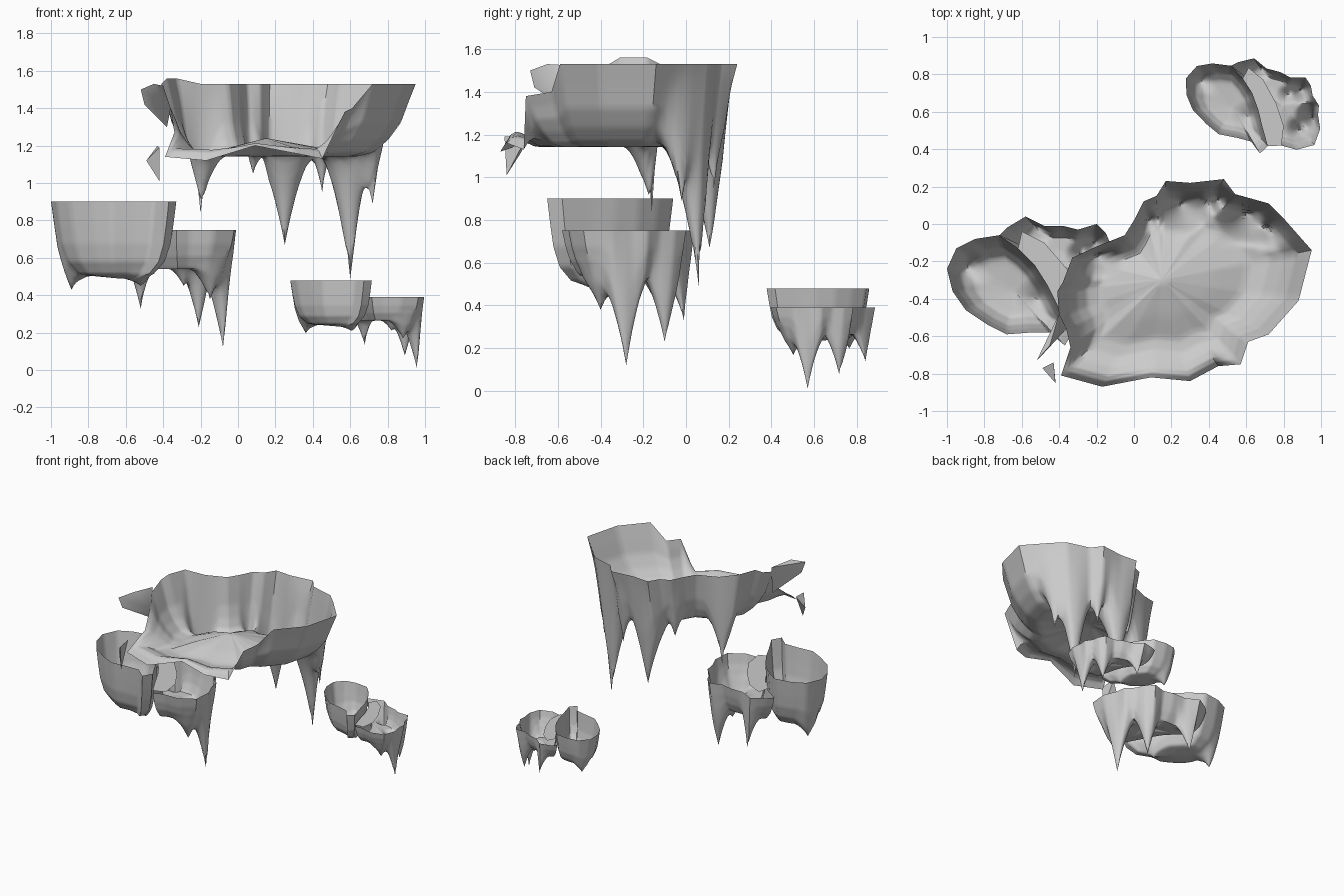
import bpy
import bmesh
import math
from mathutils import Vector, Matrix

if "Cube" in bpy.data.objects:
    bpy.data.objects.remove(bpy.data.objects["Cube"], do_unlink=True)

# One plain grey stone material
stone = bpy.data.materials.new("grey_stone")
stone.use_nodes = True
stone.diffuse_color = (0.6, 0.6, 0.6, 1)
stone.node_tree.nodes["Principled BSDF"].inputs["Base Color"].default_value = stone.diffuse_color


def finish(name, bm):
    """Turn a bmesh into a shaded object."""
    mesh = bpy.data.meshes.new(name)
    bm.normal_update()
    bm.to_mesh(mesh)
    bm.free()
    mesh.materials.append(stone)
    obj = bpy.data.objects.new(name, mesh)
    bpy.context.collection.objects.link(obj)
    bpy.ops.object.select_all(action="DESELECT")
    obj.select_set(True)
    bpy.context.view_layer.objects.active = obj
    bpy.ops.object.shade_smooth_by_angle(angle=math.radians(50))
    return obj


def sample(profile, t):
    """Inset, drop and sag along a wall profile, t running from rim to centre."""
    f = t * (len(profile) - 1)
    i = min(int(f), len(profile) - 2)
    return Vector(profile[i]).lerp(Vector(profile[i + 1]), f - i)


def rock_shell(name, rim, centre, profile, spikes, cuts=5, rings=28):
    """Open rock bowl whose floor is pulled down into hollow stalactites."""
    centre = Vector(centre)
    loop = []
    for a, b in zip(rim, rim[1:] + rim[:1]):
        loop += [Vector(a).lerp(Vector(b), k / cuts) for k in range(cuts)]
    bm = bmesh.new()
    rows = []
    for r in range(rings):
        inset, drop, sag = sample(profile, r / rings)
        row = []
        for p in loop:
            q = p.lerp(centre, inset)
            q.z = p.z + (centre.z - p.z) * drop - sag
            for x, y, tip, radius in spikes:
                near = max(0, 1 - math.hypot(q.x - x, q.y - y) / radius)
                pull = near ** 1.6 * min(1, drop * 1.2)
                q.z = min(q.z, q.z + (tip - q.z) * pull)
            row.append(bm.verts.new(q))
        rows.append(row)
    # Snap the closest point of each stalactite to its tip
    inner = [v for row in rows[4:] for v in row]
    for x, y, tip, radius in spikes:
        v = min(inner, key=lambda w: math.hypot(w.co.x - x, w.co.y - y))
        v.co = (x, y, tip)
    n = len(loop)
    for upper, lower in zip(rows, rows[1:]):
        for i in range(n):
            j = (i + 1) % n
            bm.faces.new((upper[i], lower[i], lower[j], upper[j]))
    mid = bm.verts.new(centre)
    for i in range(n):
        bm.faces.new((rows[-1][i], mid, rows[-1][(i + 1) % n]))
    return finish(name, bm)


def at_height(points, z):
    return [(x, y, z) for x, y in points]


# Large basin: low lip at the front, tall walls at the sides and back
front_lip = [(-.39, -.81, 1.14), (-.17, -.87, 1.12), (.09, -.82, 1.2),
             (.3, -.84, 1.16), (.45, -.76, 1.13), (.57, -.75, 1.38),
             (.61, -.63, 1.4)]
tall_wall = at_height([(.72, -.59), (.8, -.5), (.88, -.41), (.95, -.14),
                       (.8, .03), (.72, .11), (.54, .16), (.48, .24),
                       (.3, .22), (.17, .23), (.12, .15), (.05, .12),
                       (0, .02), (-.05, -.06), (-.2, -.12)], 1.53)
left_arm = [(-.33, -.18, 1.56), (-.38, -.31, 1.56), (-.41, -.36, 1.53),
            (-.4, -.5, 1.48), (-.36, -.57, 1.4), (-.34, -.66, 1.27)]
rock_shell("large_basin", front_lip + tall_wall + left_arm, (.15, -.3, 1.24),
           [(0, 0, 0), (.05, .35, 0), (.1, .65, .02), (.18, .85, .05),
            (.28, .95, .09), (.4, 1, .1), (.65, 1, .05), (1, 1, 0)],
           [(.6, .06, .49, .18), (.25, .11, .67, .17), (-.2, -.16, .84, .14),
            (.72, -.02, .89, .13), (.08, .02, 1.05, .07), (.45, .13, .95, .09)],
           cuts=6, rings=32)


# Broken blade and loose chip at the front left end of the large basin
def flake(name, points):
    bm = bmesh.new()
    for p in points:
        bm.verts.new(p)
    bmesh.ops.convex_hull(bm, input=bm.verts)
    return finish(name, bm)


flake("upper_flake", [(-.52, -.73, 1.5), (-.45, -.65, 1.53), (-.4, -.48, 1.52),
                      (-.5, -.71, 1.42), (-.38, -.52, 1.3), (-.36, -.56, 1.4)])
flake("loose_flake", [(-.49, -.77, 1.12), (-.43, -.74, 1.2), (-.42, -.85, 1.19),
                      (-.42, -.84, 1.01)])

# Medium island: a deep bowl with a lower ledge along its straight inner side
divider = [(-.72, -.06), (-.62, -.13), (-.53, -.22), (-.46, -.33),
           (-.4, -.45), (-.33, -.58)]
bowl_outer = [(-.37, -.65), (-.45, -.58), (-.55, -.58), (-.68, -.59),
              (-.78, -.54), (-.9, -.46), (-.97, -.36), (-1, -.24),
              (-.95, -.13), (-.85, -.08)]
bowl = rock_shell("high_bowl", at_height(divider + bowl_outer, .9), (-.64, -.36, .49),
                  [(0, 0, 0), (.05, .3, 0), (.1, .55, 0), (.2, .78, 0),
                   (.4, .95, 0), (1, 1, 0)],
                  [(-.89, -.23, .43, .11), (-.52, -.4, .45, .12)])

ledge_outer = [(-.26, -.55), (-.13, -.55), (-.02, -.48), (-.01, -.35),
               (-.05, -.25), (-.06, -.18), (-.12, -.12), (-.15, -.05),
               (-.2, 0), (-.3, -.03), (-.38, -.01), (-.48, -.01),
               (-.58, .04), (-.68, -.02)]
ledge = rock_shell("low_ledge", at_height(divider + ledge_outer, .75), (-.3, -.26, .56),
                   [(0, 0, 0), (.05, .4, 0), (.12, .75, 0), (.25, 1, .02),
                    (.6, 1, .02), (1, 1, 0)],
                   [(-.08, -.28, .12, .13), (-.21, -.1, .23, .11),
                    (-.52, -.01, .33, .1), (-.15, -.4, .38, .11),
                    (-.29, -.16, .45, .08)])

# Flat shelf between bowl and ledge
shelf_edge = [(-.24, -.55), (-.26, -.4), (-.35, -.25), (-.48, -.1), (-.6, -.04)]
bm = bmesh.new()
inner_row = [bm.verts.new(p) for p in at_height(divider[:0:-1], .77)]
outer_row = [bm.verts.new(p) for p in at_height(shelf_edge, .77)]
for i in range(len(shelf_edge) - 1):
    bm.faces.new((inner_row[i], outer_row[i], outer_row[i + 1], inner_row[i + 1]))
shelf = finish("ledge_shelf", bm)

# Small island: a shrunken, turned copy of the medium one
shrink = (Matrix.Translation((.64, .64, -.06))
          @ Matrix.Rotation(math.radians(-15), 4, "Z")
          @ Matrix.Diagonal((.77, .7, .6, 1))
          @ Matrix.Translation((.5, .3, 0)))
for part, name in ((bowl, "small_bowl"), (ledge, "small_ledge"), (shelf, "small_shelf")):
    twin = part.copy()
    twin.data = part.data.copy()
    twin.data.transform(shrink)
    twin.name = name
    bpy.context.collection.objects.link(twin)
